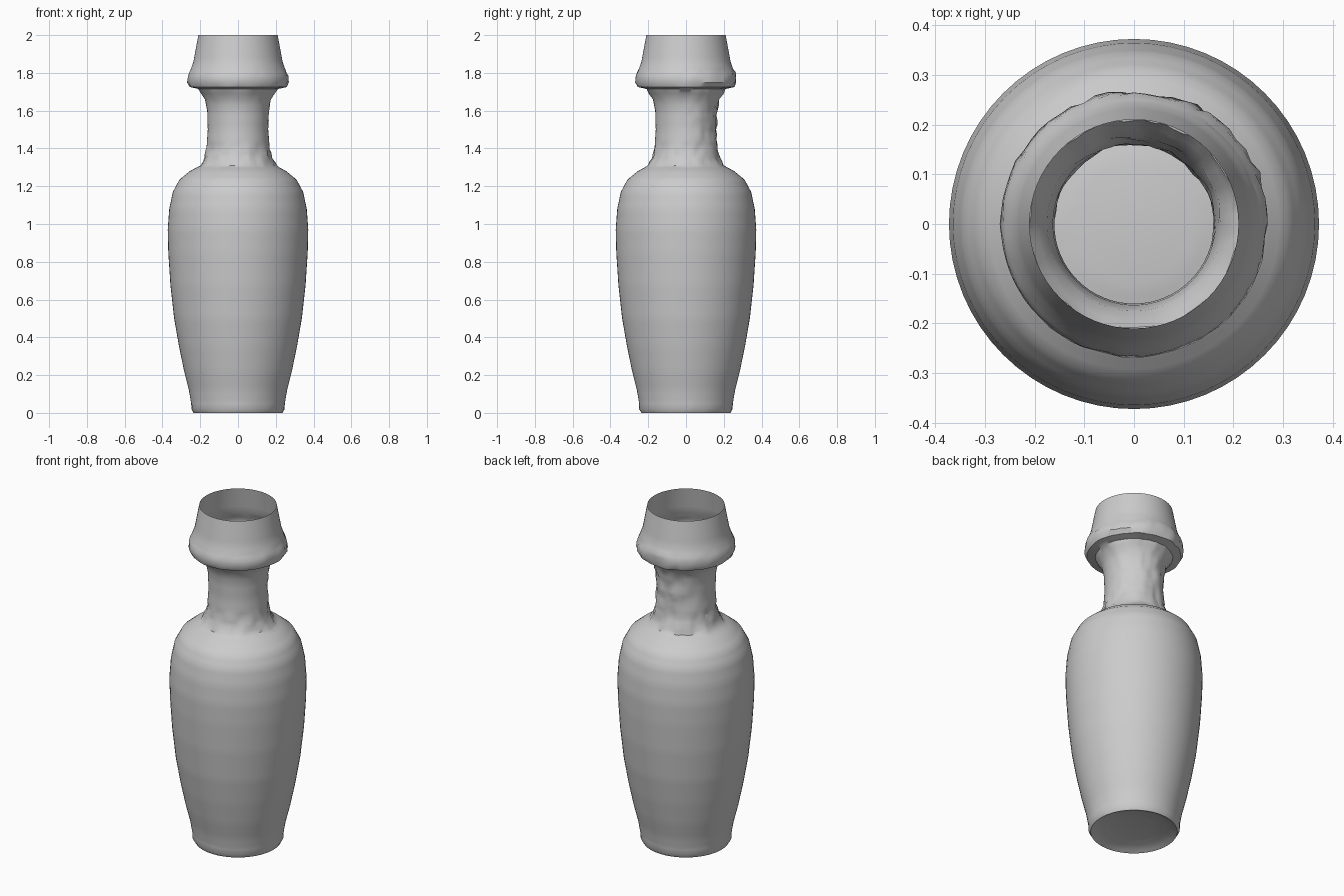
import bpy, bmesh, math
from mathutils import Vector, noise

cube = bpy.data.objects.get("Cube")
if cube:
    bpy.data.objects.remove(cube)

SIDES = 64

# One plain clay colour
clay = bpy.data.materials.new("grey clay")
clay.use_nodes = True
GREY = (0.6, 0.6, 0.6, 1)
clay.diffuse_color = GREY
clay.node_tree.nodes["Principled BSDF"].inputs["Base Color"].default_value = GREY

# Radius and height from the recessed base up to the thin rim
profile = [
    (0.12, 0.03), (0.2, 0.015), (0.235, 0.0), (0.247, 0.02), (0.248, 0.05),
    (0.26, 0.12), (0.285, 0.22), (0.312, 0.35), (0.338, 0.5), (0.358, 0.68),
    (0.369, 0.85), (0.372, 0.97), (0.364, 1.08), (0.345, 1.17), (0.31, 1.235),
    (0.255, 1.28), (0.2, 1.31), (0.18, 1.35), (0.167, 1.4), (0.16, 1.5),
    (0.163, 1.6), (0.175, 1.66), (0.195, 1.69), (0.21, 1.715), (0.255, 1.725),
    (0.268, 1.75), (0.265, 1.785), (0.25, 1.82), (0.236, 1.86), (0.223, 1.93),
    (0.21, 2.0)]


def refine(points, step=0.025):
    """Subdivide long profile spans so the surface can be worn."""
    result = [points[0]]
    for a, b in zip(points, points[1:]):
        count = max(1, round(math.dist(a, b) / step))
        result += [tuple(p + (q - p) * i / count for p, q in zip(a, b))
                   for i in range(1, count + 1)]
    return result


def wear(angle, z):
    """Depth of chipping: neck foot, back of the neck, collar edge."""
    back = max(0, math.sin(angle + 0.3))
    if 1.3 < z < 1.41:
        return 0.012
    if 1.4 < z < 1.68:
        return 0.012 * back
    if 1.68 <= z < 1.82:
        return 0.005 + 0.009 * back
    return 0.003 if 0 < z < 0.05 else 0


# Lathe the vase as one thin shell
bm = bmesh.new()
rings = []
for radius, z in refine(profile):
    ring = []
    for i in range(SIDES):
        angle = math.tau * i / SIDES
        p = Vector((radius * math.cos(angle), radius * math.sin(angle), z))
        r = radius + wear(angle, z) * noise.noise(p * 24)
        ring.append(bm.verts.new((r * math.cos(angle), r * math.sin(angle), z)))
    rings.append(ring)
for low, high in zip(rings, rings[1:]):
    for i in range(SIDES):
        j = (i + 1) % SIDES
        bm.faces.new((low[i], low[j], high[j], high[i]))

# Close the recessed base
bm.faces.new(list(reversed(rings[0])))

mesh = bpy.data.meshes.new("vase")
bm.to_mesh(mesh)
bm.free()
mesh.materials.append(clay)
vase = bpy.data.objects.new("vase", mesh)
bpy.context.collection.objects.link(vase)

bpy.context.view_layer.objects.active = vase
vase.select_set(True)
bpy.ops.object.shade_smooth_by_angle(angle=math.radians(40))
